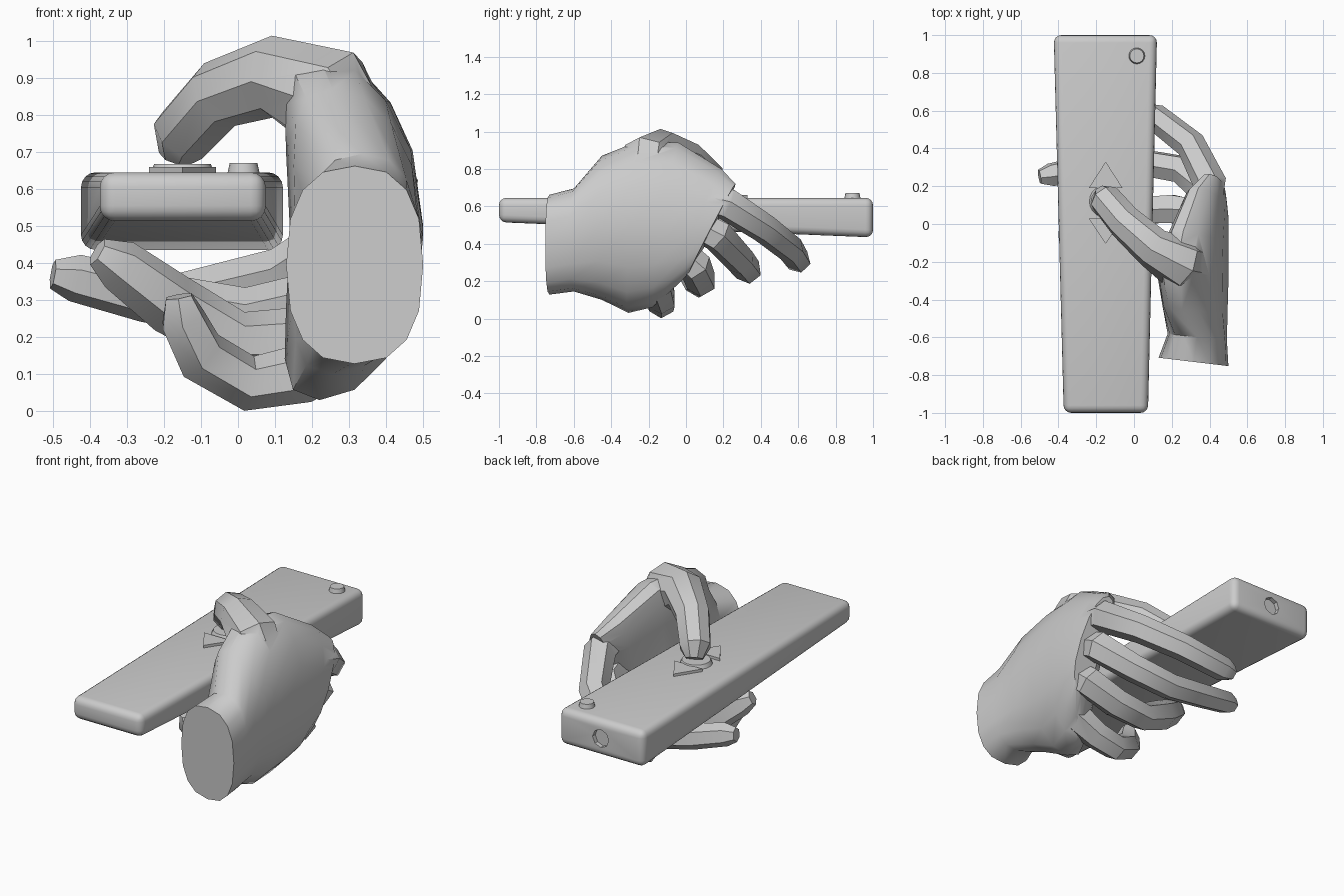
import bpy, bmesh, math
from mathutils import Vector, Matrix

cube = bpy.data.objects.get("Cube")
if cube:
    bpy.data.objects.remove(cube)

grey = bpy.data.materials.new("plain grey")
grey.use_nodes = True
grey.diffuse_color = (0.6, 0.6, 0.6, 1)
grey.node_tree.nodes["Principled BSDF"].inputs["Base Color"].default_value = (0.6, 0.6, 0.6, 1)


def activate(ob):
    bpy.ops.object.select_all(action="DESELECT")
    ob.select_set(True)
    bpy.context.view_layer.objects.active = ob


def smooth(ob, angle):
    activate(ob)
    bpy.ops.object.shade_smooth_by_angle(angle=math.radians(angle))


def combine(ob, other, operation):
    """Apply an exact boolean and remove the second object."""
    activate(ob)
    mod = ob.modifiers.new("combine", "BOOLEAN")
    mod.object = other
    mod.operation = operation
    mod.solver = "EXACT"
    bpy.ops.object.modifier_apply(modifier=mod.name)
    bpy.data.objects.remove(other)


def finish(name, bm):
    """Turn a bmesh into a named object."""
    bmesh.ops.recalc_face_normals(bm, faces=bm.faces)
    mesh = bpy.data.meshes.new(name)
    bm.to_mesh(mesh)
    bm.free()
    mesh.materials.append(grey)
    ob = bpy.data.objects.new(name, mesh)
    bpy.context.collection.objects.link(ob)
    return ob


def loft(name, rings):
    """Skin a list of equal rings of points and cap both ends."""
    bm = bmesh.new()
    rows = [[bm.verts.new(p) for p in ring] for ring in rings]
    n = len(rows[0])
    for a, b in zip(rows, rows[1:]):
        for i in range(n):
            j = (i + 1) % n
            bm.faces.new((a[i], a[j], b[j], b[i]))
    bm.faces.new(rows[0])
    bm.faces.new(rows[-1])
    return finish(name, bm)


def tube(name, path, sides):
    """Faceted limb along a path of (x, y, z, radius)."""
    pts = [Vector(p[:3]) for p in path]
    up = Vector((0.3, 0, 1)) if abs((pts[1] - pts[0]).normalized().z) < 0.9 else Vector((0, 1, 0))
    rings = []
    for i, p in enumerate(pts):
        t = (pts[min(i + 1, len(pts) - 1)] - pts[max(i - 1, 0)]).normalized()
        up = (up - t * up.dot(t)).normalized()
        side = t.cross(up)
        rings.append([p + path[i][3] * (math.cos(a) * side + math.sin(a) * up)
                      for a in [math.tau * (k + 0.5) / sides for k in range(sides)]])
    return loft(name, rings)


def disc(name, centre, radius, depth, sides, top=1.0, axis="Z"):
    bm = bmesh.new()
    turn = Matrix.Rotation(math.pi / 2, 4, "X") if axis == "Y" else Matrix()
    bmesh.ops.create_cone(bm, cap_ends=True, segments=sides, radius1=radius,
                          radius2=radius * top, depth=depth,
                          matrix=Matrix.Translation(centre) @ turn)
    return finish(name, bm)


# Tapered remote body, thicker and wider at the back
ends = []
for y, left, right, bottom in ((-1, -0.372, 0.074, 0.515), (1, -0.425, 0.122, 0.434)):
    ends.append([(left, y, bottom), (right, y, bottom), (right, y, 0.645), (left, y, 0.645)])
body = loft("remote_body", ends)
bevel = body.modifiers.new("rounded edges", "BEVEL")
bevel.width = 0.04
bevel.segments = 4
activate(body)
bpy.ops.object.modifier_apply(modifier=bevel.name)

# Recess for the signal lens in the back end
combine(body, disc("lens_cutter", (-0.15, 1, 0.54), 0.052, 0.05, 8, axis="Y"), "DIFFERENCE")
smooth(body, 35)

# Buttons on top
smooth(disc("power_button", (0.015, 0.89, 0.655), 0.044, 0.03, 16, 0.85), 40)
smooth(disc("round_button", (-0.15, 0.12, 0.652), 0.09, 0.03, 20, 0.85), 40)
for name, base, tip in (("forward_arrow", 0.19, 0.33), ("rear_arrow", 0.03, -0.105)):
    outline = [(-0.24, base), (-0.06, base), (-0.15, tip)]
    loft(name, [[(x, y, z) for x, y in outline] for z in (0.64, 0.66)])

# Palm and wrist: y, centre x, centre z, half width, half height, forward lean, inward curl
sections = [
    (-0.73, 0.315, 0.395, 0.185, 0.267, 0, 0),
    (-0.60, 0.335, 0.42, 0.157, 0.275, 0, 0),
    (-0.45, 0.325, 0.485, 0.17, 0.385, 0, 0.07),
    (-0.28, 0.32, 0.49, 0.18, 0.46, 0.06, 0.10),
    (-0.11, 0.35, 0.50, 0.15, 0.44, 0.16, 0.09),
    (0.05, 0.39, 0.47, 0.11, 0.33, 0.42, 0.05),
    (0.14, 0.42, 0.48, 0.07, 0.24, 0.52, 0.02),
]


def squash(v):
    return math.copysign(abs(v) ** 0.8, v)


rings = []
for y, cx, cz, rx, rz, lean, curl in sections:
    ring = []
    for k in range(16):
        a = math.tau * k / 16
        dx, h = rx * squash(math.cos(a)), squash(math.sin(a))
        ring.append((cx + dx - curl * h * h, y + lean * rz * h - 0.12 * dx, cz + rz * h))
    rings.append(ring)
hand = loft("hand", rings)

# Thumb arching over onto the round button
thumb = tube("thumb", [
    (0.31, -0.22, 0.50, 0.10), (0.315, -0.22, 0.72, 0.13), (0.235, -0.20, 0.855, 0.145),
    (0.10, -0.125, 0.905, 0.11), (-0.05, 0.01, 0.855, 0.095), (-0.15, 0.13, 0.745, 0.087),
    (-0.165, 0.16, 0.69, 0.05)], 8)
combine(hand, thumb, "UNION")

# Fingers wrapping beneath the remote
fingers = {
    "index_finger": [(0.38, 0.0, 0.67, 0.07), (0.40, 0.22, 0.61, 0.09), (0.30, 0.42, 0.48, 0.08),
                     (0.12, 0.56, 0.37, 0.075), (-0.14, 0.60, 0.31, 0.068), (-0.20, 0.595, 0.31, 0.045)],
    "middle_finger": [(0.38, 0.0, 0.53, 0.08), (0.39, 0.17, 0.44, 0.09), (0.25, 0.29, 0.31, 0.08),
                      (0.02, 0.33, 0.26, 0.075), (-0.25, 0.30, 0.31, 0.07),
                      (-0.44, 0.26, 0.36, 0.065), (-0.50, 0.25, 0.37, 0.04)],
    "ring_finger": [(0.38, -0.08, 0.40, 0.08), (0.36, 0.05, 0.28, 0.09), (0.20, 0.08, 0.20, 0.085),
                    (0.0, 0.07, 0.19, 0.08), (-0.18, 0.02, 0.29, 0.085),
                    (-0.32, -0.05, 0.395, 0.072), (-0.38, -0.07, 0.43, 0.04)],
    "little_finger": [(0.33, -0.22, 0.28, 0.09), (0.28, -0.15, 0.17, 0.09), (0.17, -0.13, 0.10, 0.08),
                      (0.03, -0.13, 0.075, 0.075), (-0.10, -0.18, 0.15, 0.075),
                      (-0.15, -0.23, 0.25, 0.065), (-0.16, -0.24, 0.31, 0.04)],
}
for name, path in fingers.items():
    combine(hand, tube(name, path, 6), "UNION")
smooth(hand, 38)
